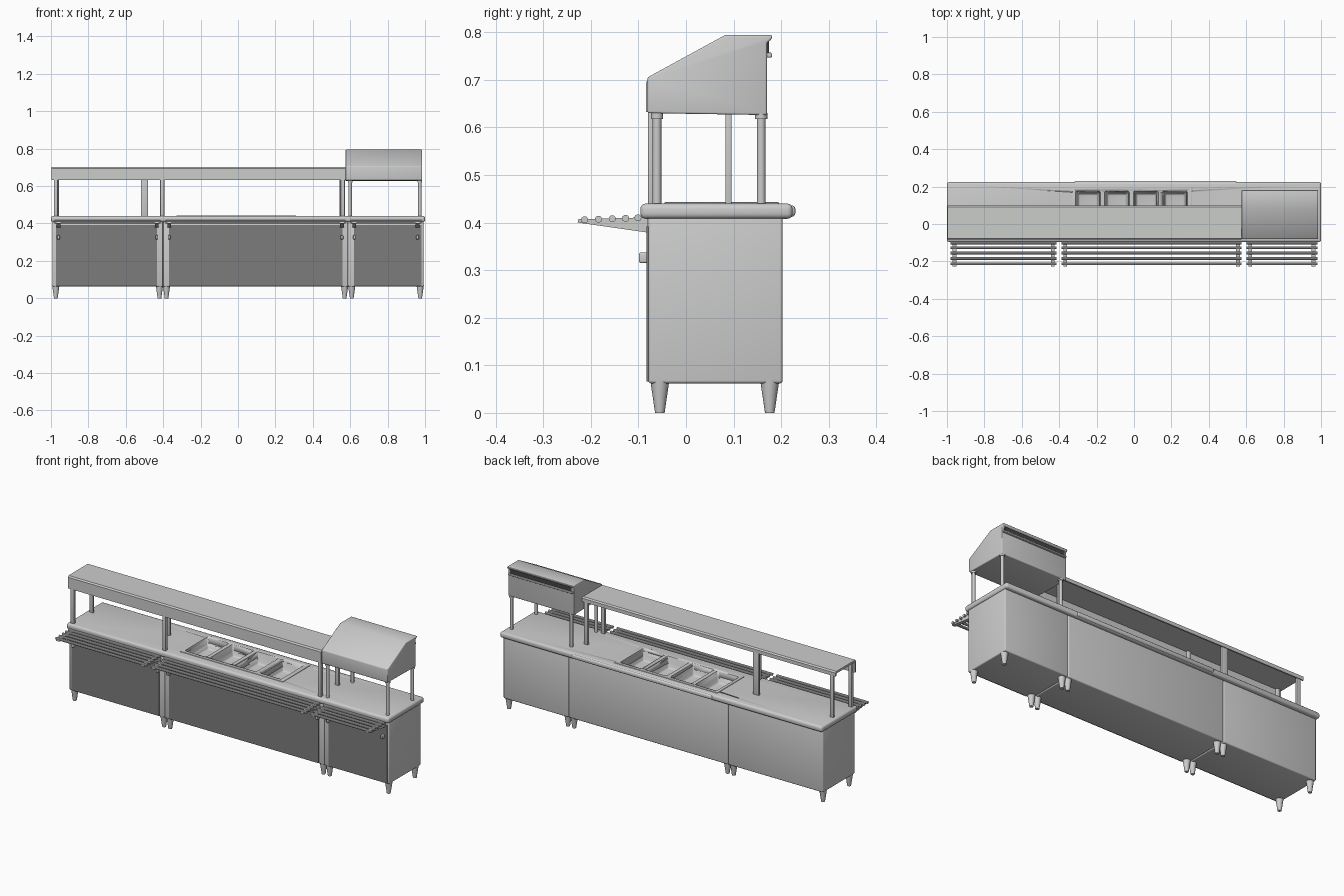
import bpy, bmesh, math
from mathutils import Matrix

if "Cube" in bpy.data.objects:
    bpy.data.objects.remove(bpy.data.objects["Cube"])


def material(name, rgb):
    m = bpy.data.materials.new(name)
    m.diffuse_color = (*rgb, 1)
    m.use_nodes = True
    m.node_tree.nodes["Principled BSDF"].inputs["Base Color"].default_value = m.diffuse_color
    return m


STEEL = material("brushed_steel", (0.60, 0.61, 0.60))
PANEL = material("dark_grey_panel", (0.20, 0.20, 0.20))
VENT = material("vent_black", (0.06, 0.06, 0.06))


def finish(name, bm, mat, bevel=0.0):
    bmesh.ops.recalc_face_normals(bm, faces=bm.faces)
    me = bpy.data.meshes.new(name)
    bm.to_mesh(me)
    bm.free()
    ob = bpy.data.objects.new(name, me)
    bpy.context.collection.objects.link(ob)
    me.materials.append(mat)
    bpy.ops.object.select_all(action='DESELECT')
    ob.select_set(True)
    bpy.context.view_layer.objects.active = ob
    if bevel:
        b = ob.modifiers.new("bevel", 'BEVEL')
        b.width = bevel
        b.segments = 3
        bpy.ops.object.modifier_apply(modifier="bevel")
    bpy.ops.object.shade_smooth_by_angle(angle=math.radians(35))
    return ob


def box(name, x, y, z, mat=STEEL, bevel=0.0, taper=0.0):
    """Box from ranges; taper draws the bottom inwards."""
    bm = bmesh.new()
    bmesh.ops.create_cube(bm, size=1)
    for v in bm.verts:
        s = taper if v.co.z < 0 else 0
        sx, sy = math.copysign(s, v.co.x), math.copysign(s, v.co.y)
        v.co = (x[v.co.x > 0] - sx, y[v.co.y > 0] - sy, z[v.co.z > 0])
    return finish(name, bm, mat, bevel)


def prism(name, profile, x, mat=STEEL, bevel=0.0):
    """Extrude a (y, z) profile along x."""
    bm = bmesh.new()
    f = bm.faces.new([bm.verts.new((x[0], y, z)) for y, z in profile])
    ext = bmesh.ops.extrude_face_region(bm, geom=[f])
    for v in ext["geom"]:
        if isinstance(v, bmesh.types.BMVert):
            v.co.x = x[1]
    return finish(name, bm, mat, bevel)


def rod(name, pos, length, r, axis='Z', r_low=None, sides=14):
    """Round bar starting at pos and running along +z or +x."""
    bm = bmesh.new()
    bmesh.ops.create_cone(bm, cap_ends=True, segments=sides, depth=length,
                          radius1=r_low if r_low else r, radius2=r,
                          matrix=Matrix.Translation((0, 0, length / 2)))
    if axis == 'X':
        bm.transform(Matrix.Rotation(math.radians(90), 4, 'Y'))
    bm.transform(Matrix.Translation(pos))
    return finish(name, bm, STEEL)


def cut(target, cutter):
    m = target.modifiers.new("cut", 'BOOLEAN')
    m.object = cutter
    m.solver = 'EXACT'
    bpy.ops.object.select_all(action='DESELECT')
    bpy.context.view_layer.objects.active = target
    target.select_set(True)
    bpy.ops.object.modifier_apply(modifier="cut")


# Cabinets with dark front panels, feet and tray rails, one set per section
sections = {"left": (-0.992, -0.402), "middle": (-0.400, 0.588), "right": (0.590, 0.992)}
rails = ((-0.213, 0.406), (-0.184, 0.407), (-0.155, 0.408), (-0.127, 0.409), (-0.101, 0.410))
bodies = {}
for side, (a, b) in sections.items():
    bodies[side] = box(side + "_cabinet", (a, b), (-0.079, 0.203), (0.062, 0.415), bevel=0.006)
    la = 0.018 if side == "left" else 0.030
    lb = 0.010 if side == "right" else 0.030
    box(side + "_front_panel", (a + la, b - lb), (-0.083, -0.076), (0.066, 0.392), PANEL)
    for fx in (a + 0.018, b - 0.018):
        for fy in (-0.055, 0.176):
            rod(side + "_foot", (fx, fy, 0.0), 0.068, 0.020, r_low=0.010)
    for y, z in rails:
        rod(side + "_tray_rail", (a + 0.012, y, z), b - a - 0.024, 0.0075, 'X', sides=10)
    for bx in (a + 0.032, b - 0.032):
        prism(side + "_rail_bracket",
              [(-0.228, 0.400), (-0.226, 0.407), (-0.08, 0.411), (-0.08, 0.379)],
              (bx - 0.010, bx + 0.010))
        box(side + "_bracket_stop", (bx - 0.007, bx + 0.007), (-0.099, -0.078),
            (0.315, 0.337), bevel=0.004)

# Countertop with rounded edges, raised rim and rear lip
counter = box("countertop", (-1, 1), (-0.096, 0.224), (0.408, 0.440), bevel=0.011)
box("counter_rear_lip", (-0.32, 0.55), (0.20, 0.230), (0.412, 0.436), bevel=0.008)
rim = box("food_well_rim", (-0.33, 0.31), (-0.045, 0.195), (0.430, 0.443), bevel=0.002)

# Four sunken food wells
for i in range(4):
    x0 = -0.318 + i * 0.155
    cutter = box("well_cutter", (x0, x0 + 0.143), (-0.03, 0.182), (0.385, 0.46),
                 taper=0.022, bevel=0.008)
    cutter.hide_render = True
    for target in (counter, rim, bodies["middle"]):
        cut(target, cutter)
    bpy.data.objects.remove(cutter)

# Long overshelf: flat top, deep front apron, small rear lip
prism("overshelf",
      [(-0.084, 0.632), (-0.084, 0.694), (-0.078, 0.702), (0.092, 0.702), (0.100, 0.696),
       (0.100, 0.676), (0.092, 0.676), (0.092, 0.690), (-0.072, 0.690), (-0.072, 0.632)],
      (-0.997, 0.574))
for px in (-0.974, -0.405, 0.560):
    box("overshelf_front_post", (px - 0.011, px + 0.011), (-0.080, -0.060), (0.435, 0.695), bevel=0.004)
for px, w in ((-0.970, 0.012), (-0.500, 0.019), (0.555, 0.012)):
    box("overshelf_rear_post", (px - w, px + w), (0.083, 0.096), (0.435, 0.695), bevel=0.003)

# Heated hood on four round posts
prism("hood", [(-0.081, 0.630), (-0.081, 0.705), (0.082, 0.794), (0.182, 0.794),
               (0.180, 0.785), (0.170, 0.778), (0.170, 0.626)], (0.575, 0.985), bevel=0.004)
box("hood_rear_vent", (0.59, 0.97), (0.166, 0.174), (0.757, 0.782), VENT)
box("hood_rear_ledge", (0.58, 0.98), (0.165, 0.181), (0.747, 0.757), bevel=0.003)
for px in (0.600, 0.972):
    for py in (-0.061, 0.158):
        rod("hood_post", (px, py, 0.435), 0.20, 0.009)
        rod("hood_post_collar", (px, py, 0.618), 0.012, 0.013)
